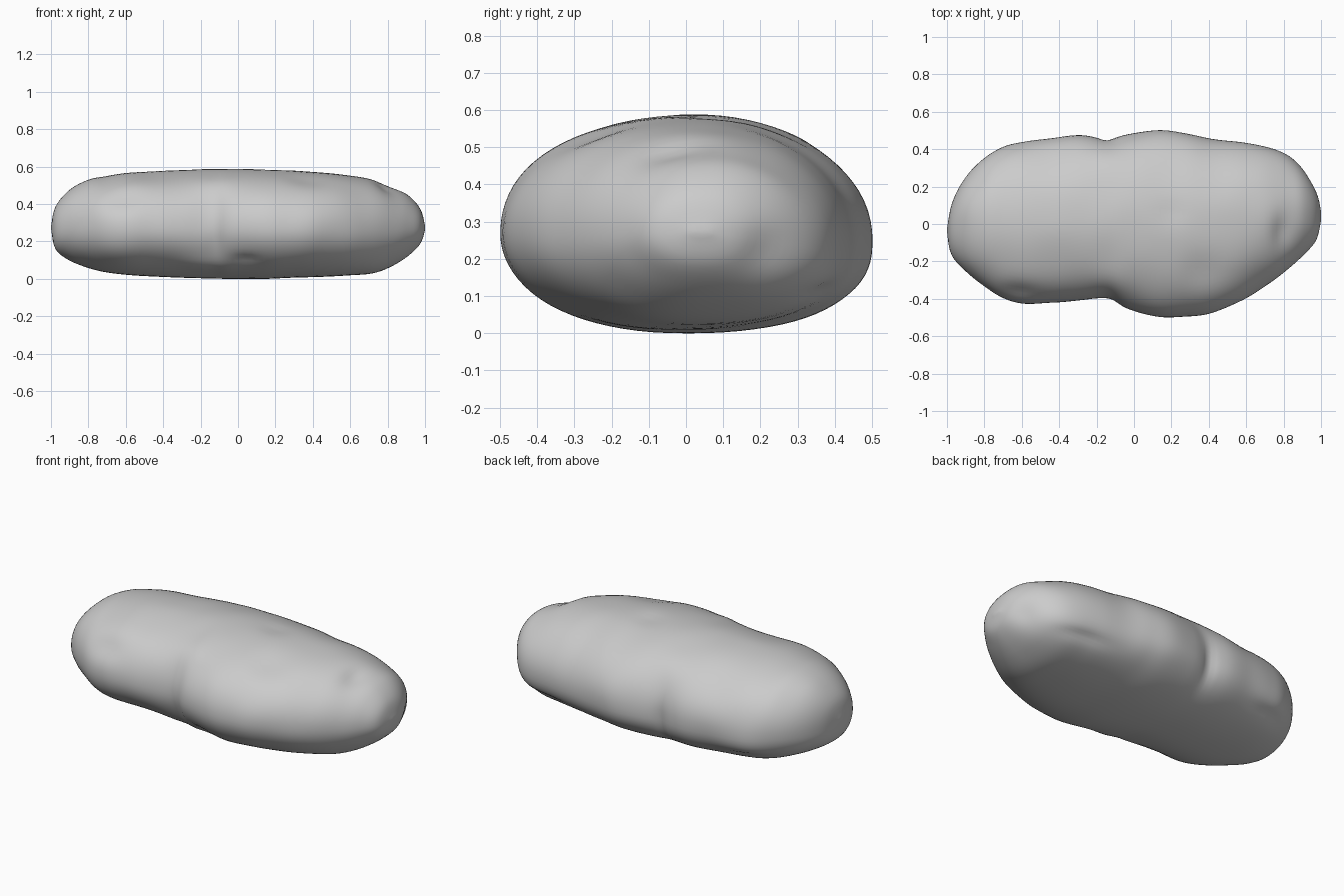
import bpy, bmesh, math
from mathutils import Vector, noise

# Stations along the stone: x, front y, back y, bottom z, top z
STATIONS = [
    (-1.00, -0.04, -0.02, 0.27, 0.28),
    (-0.975, -0.165, 0.11, 0.16, 0.385),
    (-0.90, -0.255, 0.25, 0.10, 0.475),
    (-0.80, -0.335, 0.355, 0.06, 0.53),
    (-0.70, -0.395, 0.415, 0.035, 0.547),
    (-0.58, -0.427, 0.44, 0.02, 0.565),
    (-0.43, -0.42, 0.458, 0.012, 0.573),
    (-0.28, -0.408, 0.472, 0.006, 0.58),
    (-0.14, -0.400, 0.458, 0.002, 0.585),
    (-0.03, -0.453, 0.48, 0.0, 0.587),
    (0.14, -0.498, 0.502, 0.0, 0.583),
    (0.28, -0.495, 0.485, 0.006, 0.58),
    (0.42, -0.472, 0.455, 0.01, 0.567),
    (0.58, -0.405, 0.435, 0.018, 0.553),
    (0.72, -0.32, 0.407, 0.03, 0.527),
    (0.83, -0.238, 0.36, 0.07, 0.485),
    (0.91, -0.165, 0.285, 0.12, 0.445),
    (0.975, -0.085, 0.17, 0.19, 0.37),
    (1.00, 0.02, 0.06, 0.265, 0.28),
]
STEPS, SIDES = 5, 80


def catmull(a, b, c, d, t):
    return 0.5 * (2*b + (c-a)*t + (2*a-5*b+4*c-d)*t*t + (3*b-a-3*c+d)*t**3)


def section(u):
    i = min(int(u), len(STATIONS) - 2)
    n = len(STATIONS) - 1
    p = [STATIONS[max(0, min(n, i + k))] for k in (-1, 0, 1, 2)]
    return [catmull(*q, u - i) for q in zip(*p)]


def power(v, e):
    return math.copysign(abs(v) ** e, v)


def ring_points(u):
    x, y0, y1, z0, z1 = section(u)
    cy = (y0 + y1) / 2
    for k in range(SIDES):
        a = 2 * math.pi * k / SIDES
        c, s = math.cos(a), math.sin(a)
        # widest line sits a little lower at the back
        cz = z0 + (z1 - z0) * (0.445 - 0.025 * c)
        e = 2 / (2.1 if s > 0 else 2.25 + 0.15 * c)
        y = cy + (y1 - y0) / 2 * power(c, e)
        z = cz + (z1 - cz if s > 0 else cz - z0) * power(s, e)
        yield Vector((x, y, z))


# Loft the pebble body
bm = bmesh.new()
rings = [[bm.verts.new(p) for p in ring_points(j / STEPS)]
         for j in range(STEPS * (len(STATIONS) - 1) + 1)]
for r, q in zip(rings, rings[1:]):
    for k in range(SIDES):
        m = (k + 1) % SIDES
        bm.faces.new((r[k], r[m], q[m], q[k]))
bm.faces.new(rings[0])
bm.faces.new(rings[-1])
bmesh.ops.recalc_face_normals(bm, faces=bm.faces)
bm.normal_update()

# Dents (positive depth) and swellings (negative): centre, radii, depth
DENTS = [
    ((0.79, -0.04, 0.49), (0.05, 0.09, 0.1), 0.018),
    ((0.20, 0.06, 0.58), (0.08, 0.06, 0.1), 0.008),
    ((0.35, -0.25, 0.52), (0.12, 0.10, 0.1), 0.012),
    ((-0.60, -0.36, 0.41), (0.10, 0.06, 0.08), 0.018),
    ((0.04, -0.42, 0.10), (0.06, 0.10, 0.025), 0.012),
    ((-0.12, -0.40, 0.20), (0.03, 0.12, 0.08), 0.006),
    ((0.93, 0.20, 0.22), (0.08, 0.07, 0.06), 0.014),
    ((-0.15, 0.46, 0.20), (0.03, 0.10, 0.11), 0.015),
    ((0.65, 0.36, 0.11), (0.15, 0.08, 0.025), 0.012),
    ((-0.65, 0.36, 0.11), (0.13, 0.08, 0.03), 0.012),
    ((-0.13, -0.31, 0.50), (0.10, 0.12, 0.09), -0.015),
    ((-0.14, 0.34, 0.49), (0.09, 0.12, 0.09), -0.010),
    ((-0.15, -0.33, 0.06), (0.12, 0.10, 0.06), -0.018),
]
moves = []
for v in bm.verts:
    d = 0.007 * noise.noise(v.co * 4.5) * max(0, min(1, v.co.z / 0.1))
    for c, r, depth in DENTS:
        g = sum(((v.co[i] - c[i]) / r[i]) ** 2 for i in range(3))
        d -= depth * math.exp(-g)
    moves.append(v.normal * d)
for v, m in zip(bm.verts, moves):
    v.co += m

mesh = bpy.data.meshes.new("pebble")
bm.to_mesh(mesh)
bm.free()
mesh.shade_smooth()
pebble = bpy.data.objects.new("pebble", mesh)
bpy.context.collection.objects.link(pebble)
